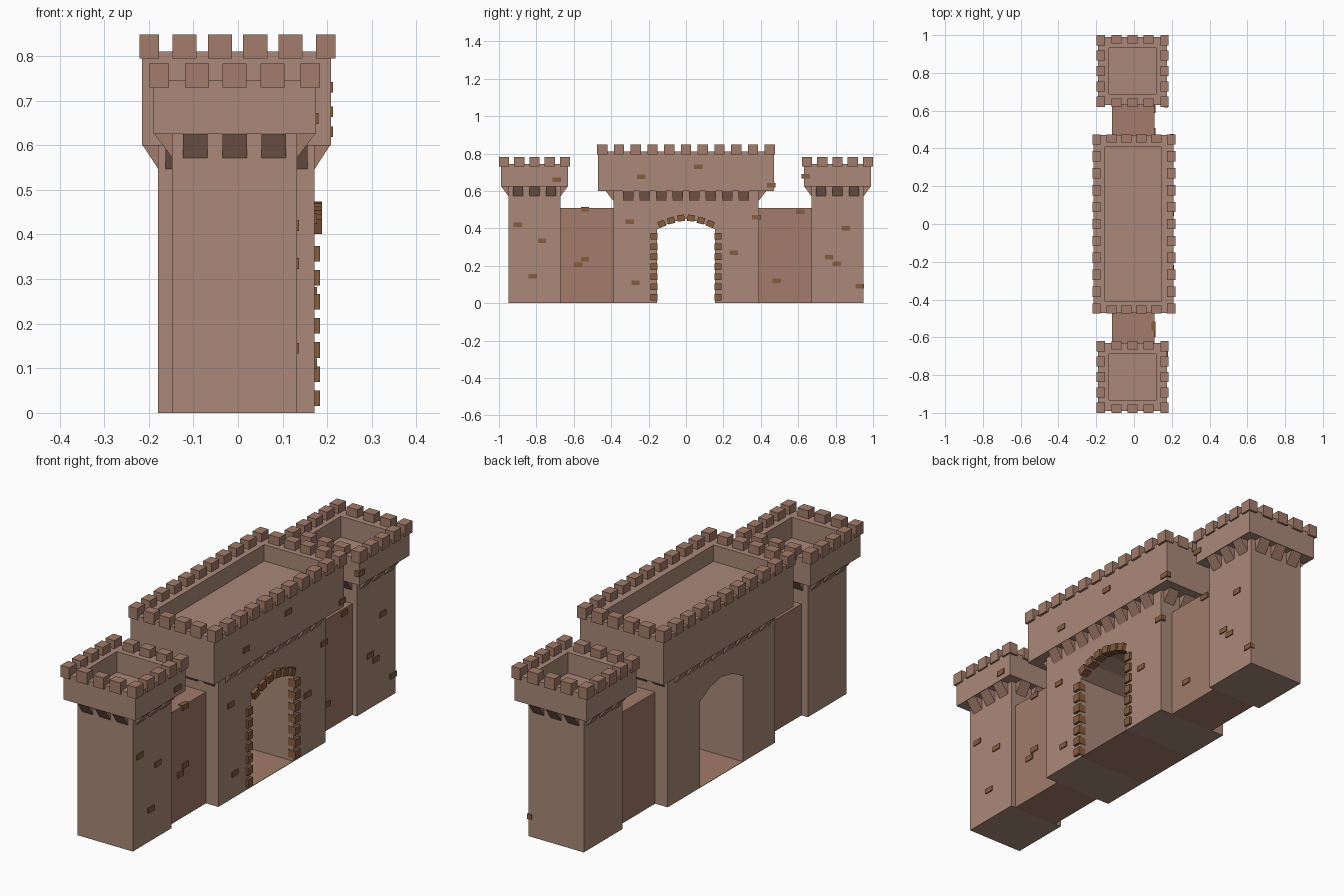
import bpy, bmesh, math
from mathutils import Matrix, Vector

if "Cube" in bpy.data.objects:
    bpy.data.objects.remove(bpy.data.objects["Cube"])


def material(name, rgb):
    m = bpy.data.materials.new(name)
    m.diffuse_color = (*rgb, 1)
    m.use_nodes = True
    m.node_tree.nodes["Principled BSDF"].inputs["Base Color"].default_value = m.diffuse_color
    return m


PALE = material("pale_stone", (0.40, 0.25, 0.19))
WARM = material("warm_stone", (0.36, 0.20, 0.145))
BRICK = material("brick", (0.24, 0.11, 0.05))


def finish(bm, name, mat):
    bmesh.ops.recalc_face_normals(bm, faces=bm.faces)
    me = bpy.data.meshes.new(name)
    bm.to_mesh(me)
    bm.free()
    me.materials.append(mat)
    ob = bpy.data.objects.new(name, me)
    bpy.context.collection.objects.link(ob)
    return ob


def box(bm, c, size, tilt=0):
    """Box with centre, full size and a turn about x."""
    mat = Matrix.Translation(c) @ Matrix.Rotation(tilt, 4, 'X') @ Matrix.Diagonal((*size, 1))
    bmesh.ops.create_cube(bm, size=1, matrix=mat)


def prism(bm, pts, offset):
    """Solid from a flat polygon pushed along an offset."""
    f = bm.faces.new([bm.verts.new(p) for p in pts])
    r = bmesh.ops.extrude_face_region(bm, geom=[f], use_keep_orig=True)
    vs = [v for v in r["geom"] if isinstance(v, bmesh.types.BMVert)]
    bmesh.ops.translate(bm, verts=vs, vec=offset)


def head(name, cx, cy, hx, hy, z0, z1, rim, pit):
    """Overhanging parapet block with a sunken roof."""
    bm = bmesh.new()
    rings = []
    for ax, ay, z in ((hx, hy, z0), (hx, hy, z1),
                      (hx - rim, hy - rim, z1), (hx - rim, hy - rim, z1 - pit)):
        rings.append([bm.verts.new((cx + sx * ax, cy + sy * ay, z))
                      for sx, sy in ((-1, -1), (1, -1), (1, 1), (-1, 1))])
    for a, b in zip(rings, rings[1:]):
        for i in range(4):
            j = (i + 1) % 4
            bm.faces.new((a[i], a[j], b[j], b[i]))
    bm.faces.new(rings[0][::-1])
    bm.faces.new(rings[-1])
    finish(bm, name, PALE)


def merlons(name, cx, cy, hx, hy, z, nx, ny):
    """Blocks around the rim, narrow ones at the corners."""
    bm = bmesh.new()
    t, w, h = 0.044, 0.054, 0.053
    for s in (-1, 1):
        for i in range(ny):
            y = -hy + w / 2 + i * (2 * hy - w) / (ny - 1)
            box(bm, (cx + s * (hx - t / 2), cy + y, z + h / 2), (t, w, h))
        for i in range(1, nx - 1):
            x = -hx + t / 2 + i * (2 * hx - t) / (nx - 1)
            box(bm, (cx + x, cy + s * (hy - t / 2), z + h / 2), (w, t, h))
    finish(bm, name, WARM)


def corbels(name, cx, cy, bx, by, out_x, out_y, z, nx, ny):
    """Wedge brackets between body and parapet on all four sides."""
    bm = bmesh.new()
    w, h, step, inn = 0.055, 0.053, 0.088, 0.01
    for s in (-1, 1):
        for along_y, n, b, o in ((True, ny, bx, out_x), (False, nx, by, out_y)):
            for i in range(n):
                u = (i - (n - 1) / 2) * step - w / 2
                pts = []
                for d, dz in ((b - inn, -h), (b, -h), (o, 0), (b - inn, 0)):
                    pts.append((cx + s * d, cy + u, z + dz) if along_y
                               else (cx + u, cy + s * d, z + dz))
                prism(bm, pts, (0, w, 0) if along_y else (w, 0, 0))
    finish(bm, name, WARM)


# Side towers and curtain walls
for side, s in (("near", -1), ("far", 1)):
    cx, cy = -0.0075, s * 0.81
    bm = bmesh.new()
    box(bm, (cx, cy, 0.3125), (0.28, 0.28, 0.625))
    finish(bm, side + "_tower_body", PALE)
    head(side + "_tower_parapet", cx, cy, 0.1825, 0.18, 0.625, 0.745, 0.058, 0.095)
    merlons(side + "_tower_merlons", cx, cy, 0.191, 0.19, 0.73, 5, 5)
    corbels(side + "_tower_corbels", cx, cy, 0.14, 0.14, 0.18, 0.178, 0.625, 3, 3)
    bm = bmesh.new()
    box(bm, (-0.003, s * 0.53, 0.255), (0.225, 0.29, 0.51))
    finish(bm, side + "_curtain_wall", WARM)

# Gatehouse body with an arched passage cut into its profile
arch = [(-0.155, 0), (-0.155, 0.395), (-0.08, 0.433), (0, 0.45),
        (0.08, 0.433), (0.155, 0.395), (0.155, 0)]
outline = [(-0.388, 0)] + arch + [(0.388, 0), (0.388, 0.6), (-0.388, 0.6)]
bm = bmesh.new()
prism(bm, [(-0.179, y, z) for y, z in outline], (0.351, 0, 0))
finish(bm, "gatehouse_body", PALE)
bm = bmesh.new()
box(bm, (-0.0035, 0, 0.001), (0.351, 0.31, 0.002))
finish(bm, "passage_floor", WARM)
head("gatehouse_parapet", -0.0035, 0, 0.2115, 0.47, 0.6, 0.81, 0.062, 0.075)
merlons("gatehouse_merlons", -0.001, 0, 0.22, 0.475, 0.795, 6, 11)
corbels("gatehouse_corbels", -0.0035, 0, 0.1755, 0.388, 0.21, 0.43, 0.6, 4, 8)

# Stones framing the gate on its outer side
bm = bmesh.new()
for s in (-1, 1):
    for i in range(7):
        box(bm, (0.165, s * 0.171, 0.033 + i * 0.054), (0.038, 0.036, 0.035))
    for y, z, deg in ((0.027, 0.455, 8), (0.08, 0.442, 14), (0.13, 0.424, 20)):
        box(bm, (0.168, s * y, z), (0.04, 0.038, 0.034), -s * math.radians(deg))
finish(bm, "gate_arch_stones", BRICK)

# Loose bricks showing through the plaster: face x, then (y, z) spots
spots = {
    0.132: [(-0.90, 0.42), (-0.77, 0.335), (-0.82, 0.145), (0.855, 0.40),
            (0.765, 0.245), (0.805, 0.21), (0.93, 0.09)],
    0.175: [(-0.69, 0.66), (0.64, 0.68)],
    0.1095: [(-0.54, 0.503), (-0.54, 0.235), (-0.575, 0.205), (0.485, 0.12), (0.61, 0.49)],
    0.172: [(-0.30, 0.435), (-0.27, 0.11), (0.375, 0.46), (0.255, 0.27)],
    0.208: [(-0.24, 0.675), (0.065, 0.73), (0.455, 0.63)],
}
bm = bmesh.new()
for x, places in spots.items():
    for y, z in places:
        box(bm, (x - 0.006, y, z), (0.022, 0.045, 0.024))
finish(bm, "loose_bricks", BRICK)
